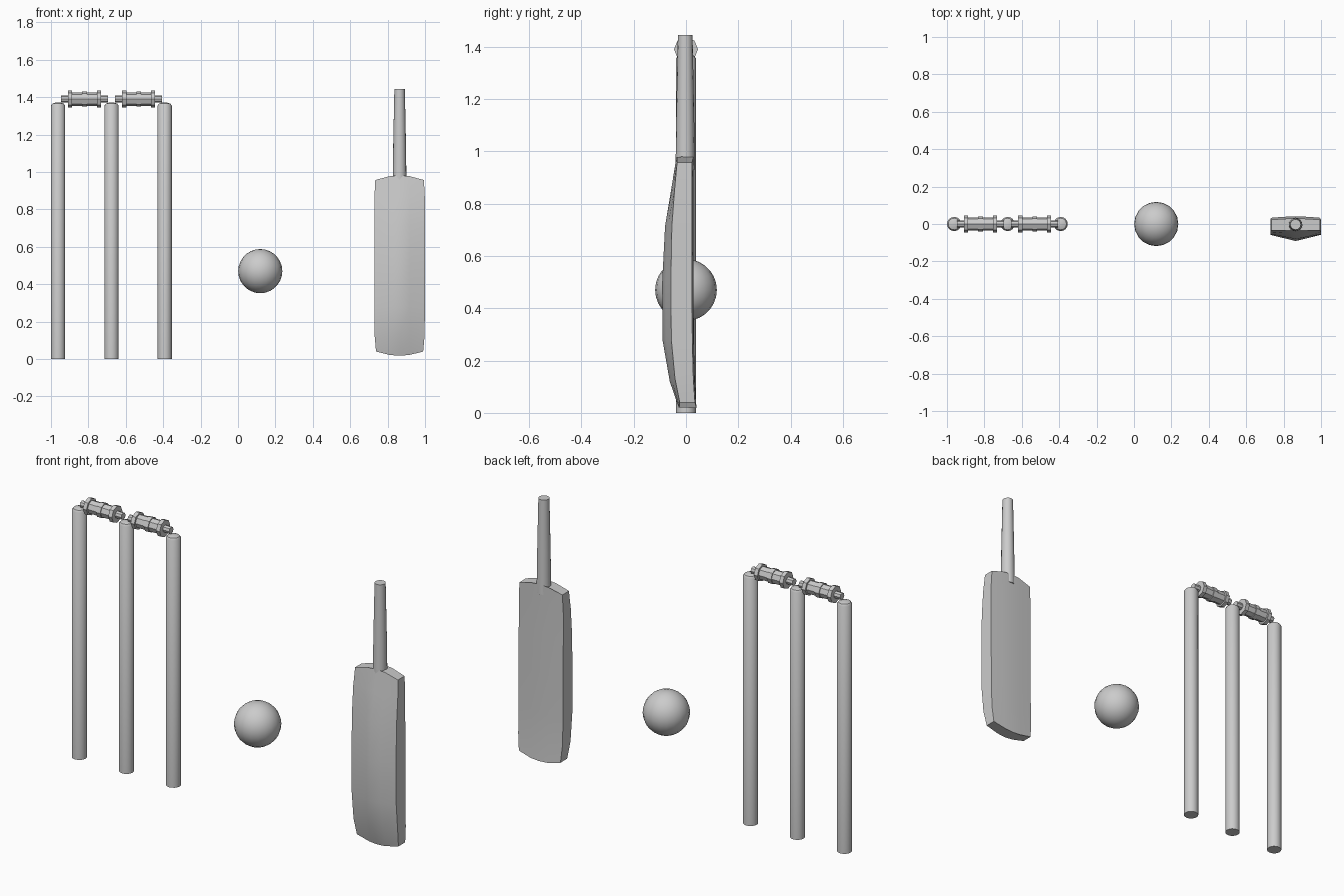
import bpy, bmesh, math
from mathutils import Matrix

if "Cube" in bpy.data.objects:
    bpy.data.objects.remove(bpy.data.objects["Cube"])


def finish(bm, name, angle):
    bmesh.ops.recalc_face_normals(bm, faces=bm.faces)
    me = bpy.data.meshes.new(name)
    bm.to_mesh(me)
    bm.free()
    ob = bpy.data.objects.new(name, me)
    bpy.context.collection.objects.link(ob)
    bpy.ops.object.select_all(action='DESELECT')
    ob.select_set(True)
    bpy.context.view_layer.objects.active = ob
    if angle:
        bpy.ops.object.shade_smooth_by_angle(angle=math.radians(angle))
    return ob


def skin(bm, rings):
    """Bridge closed rings of points and cap both ends."""
    vs = [[bm.verts.new(p) for p in ring] for ring in rings]
    n = len(vs[0])
    for a, b in zip(vs, vs[1:]):
        for i in range(n):
            j = (i + 1) % n
            bm.faces.new((a[i], a[j], b[j], b[i]))
    bm.faces.new(vs[0])
    bm.faces.new(vs[-1])


def lathe(name, profile, sides, matrix, angle):
    """Turn (radius, height) points around z, then place the result."""
    bm = bmesh.new()
    skin(bm, [[(r * math.cos(2 * math.pi * k / sides), r * math.sin(2 * math.pi * k / sides), h)
               for k in range(sides)] for r, h in profile])
    bm.transform(matrix)
    return finish(bm, name, angle)


# Three stumps with slightly domed tops
for name, x in (("stump_left", -0.962), ("stump_middle", -0.676), ("stump_right", -0.392)):
    lathe(name, [(0.038, 0), (0.038, 1.355), (0.031, 1.365), (0.014, 1.371)], 16,
          Matrix.Translation((x, 0, 0)), 35)

# Two turned bails: spigots, flanges, body and middle ring
half = [(0.019, -0.126), (0.019, -0.088), (0.046, -0.088), (0.046, -0.066),
        (0.036, -0.066), (0.036, -0.013), (0.041, -0.013)]
bail = half + [(r, -h) for r, h in reversed(half)]
for name, x in (("bail_left", -0.821), ("bail_right", -0.531)):
    lathe(name, bail, 8, Matrix.Translation((x, 0, 1.39)) @ Matrix.Rotation(math.pi / 2, 4, 'Y'), 30)

# Ball
bm = bmesh.new()
bmesh.ops.create_uvsphere(bm, u_segments=20, v_segments=14, radius=0.118)
bm.transform(Matrix.Translation((0.119, 0, 0.47)))
finish(bm, "ball", 60)

# Bat handle, tapering upward
bat_x = 0.864
lathe("bat_handle", [(0.037, 0.93), (0.034, 1.15), (0.028, 1.445)], 16,
      Matrix.Translation((bat_x, -0.003, 0)), 35)

# Bat blade: cross-sections with a ridge on the front and a gently bowed back
# rows: edge z, centre z, half width, ridge y, front edge y, back y
rows = [(0.04, 0.018, 0.126, -0.027, -0.024, 0.034),
        (0.13, 0.12, 0.134, -0.062, -0.042, 0.028),
        (0.28, 0.28, 0.135, -0.090, -0.056, 0.024),
        (0.50, 0.50, 0.135, -0.091, -0.058, 0.023),
        (0.715, 0.715, 0.135, -0.080, -0.054, 0.022),
        (0.86, 0.87, 0.135, -0.054, -0.043, 0.022),
        (0.957, 0.982, 0.130, -0.036, -0.034, 0.023)]
across = [-1, -0.4, 0, 0.4, 1]
rings = []
for ze, zc, w, ridge, edge, back in rows:
    def point(u, y):
        return (bat_x + u * w, y, zc + (ze - zc) * abs(u) ** 2)
    front = [point(u, ridge + (edge - ridge) * abs(u)) for u in across]
    rear = [point(u, back + 0.006 * (1 - u * u)) for u in reversed(across)]
    rings.append(front + rear)
bm = bmesh.new()
skin(bm, rings)
finish(bm, "bat_blade", 35)
